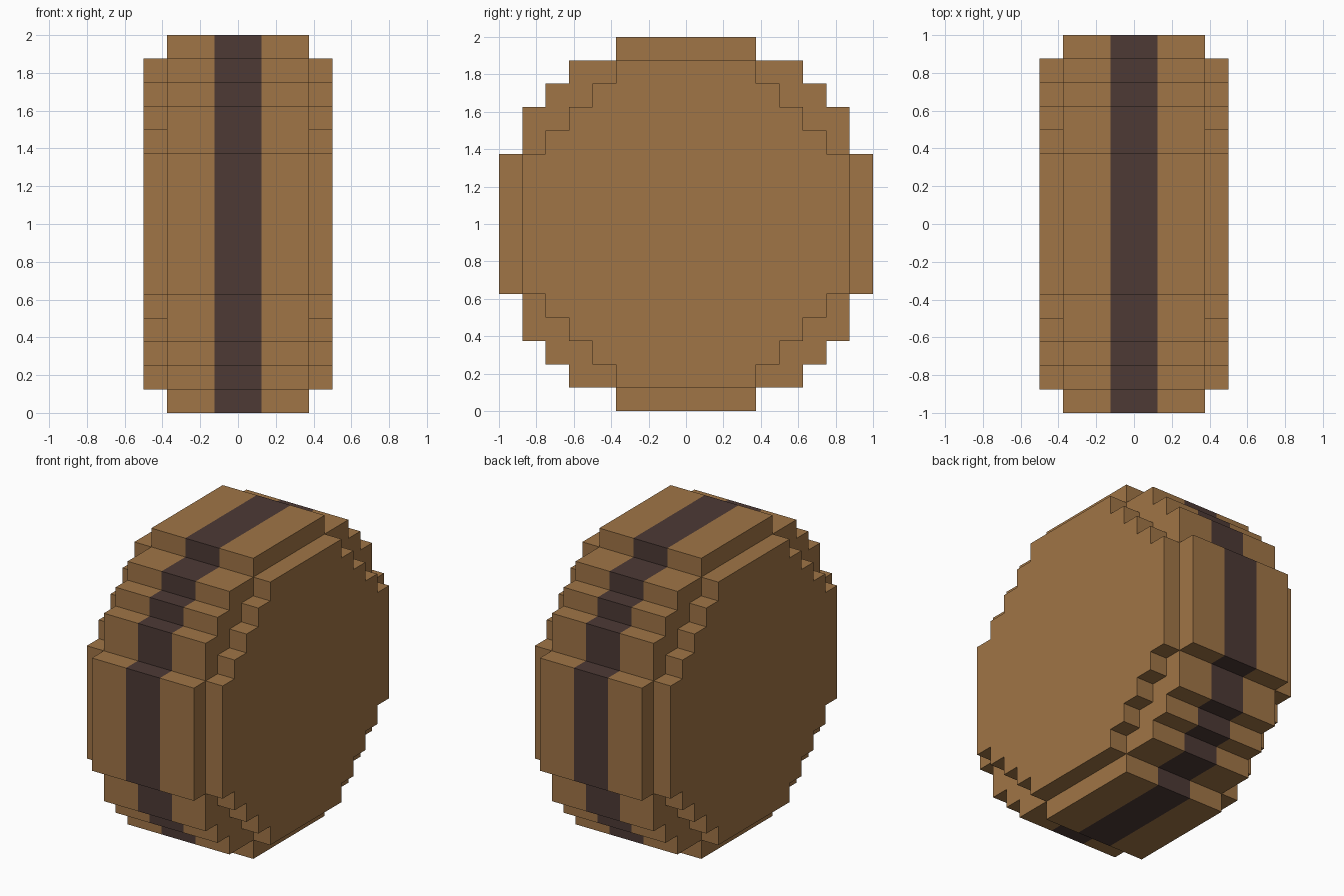
import bpy, bmesh

cube = bpy.data.objects.get("Cube")
if cube:
    bpy.data.objects.remove(cube, do_unlink=True)

U = 0.125  # size of one block step


def material(name, color):
    mat = bpy.data.materials.new(name)
    mat.use_nodes = True
    mat.diffuse_color = color
    bsdf = next(n for n in mat.node_tree.nodes if n.type == 'BSDF_PRINCIPLED')
    bsdf.inputs["Base Color"].default_value = color
    bsdf.inputs["Roughness"].default_value = 0.9
    return mat


brown = material("warm brown", (0.352, 0.178, 0.061, 1))
dark = material("dark brown", (0.074, 0.042, 0.036, 1))


def stepped_outline(quarter):
    """Mirror a stepped quarter outline (in block units) into a closed loop."""
    right = quarter + [(y, -z) for y, z in reversed(quarter)]
    return right + [(-y, -z) for y, z in right]


def prism(name, outline, stations, mats):
    """Loft the outline along x through the stations and cap both ends."""
    bm = bmesh.new()
    rings = [[bm.verts.new((x * U, y * U, 1 + z * U)) for y, z in outline]
             for x in stations]
    count = len(outline)
    for a, b in zip(rings, rings[1:]):
        for i in range(count):
            j = (i + 1) % count
            bm.faces.new((a[i], a[j], b[j], b[i]))
    bm.faces.new(rings[0])
    bm.faces.new(rings[-1])
    bmesh.ops.recalc_face_normals(bm, faces=bm.faces)
    # The middle band of the tread is the second material
    if len(mats) > 1:
        for f in bm.faces:
            f.material_index = int(abs(f.calc_center_median().x) < U)
    mesh = bpy.data.meshes.new(name)
    bm.to_mesh(mesh)
    bm.free()
    for m in mats:
        mesh.materials.append(m)
    obj = bpy.data.objects.new(name, mesh)
    bpy.context.collection.objects.link(obj)
    return obj


# Wide stepped drum with a dark band around its middle
drum = [(3, 8), (3, 7), (5, 7), (5, 6), (6, 6), (6, 5), (7, 5), (7, 3), (8, 3)]
prism("drum", stepped_outline(drum), (-3, -1, 1, 3), [brown, dark])

# Smaller stepped plates on both flat sides
plate = [(3, 7), (3, 6), (4, 6), (4, 5), (5, 5), (5, 4), (6, 4), (6, 3), (7, 3)]
for side, name in ((1, "left_side_plate"), (-1, "right_side_plate")):
    prism(name, stepped_outline(plate), (3 * side, 4 * side), [brown])
